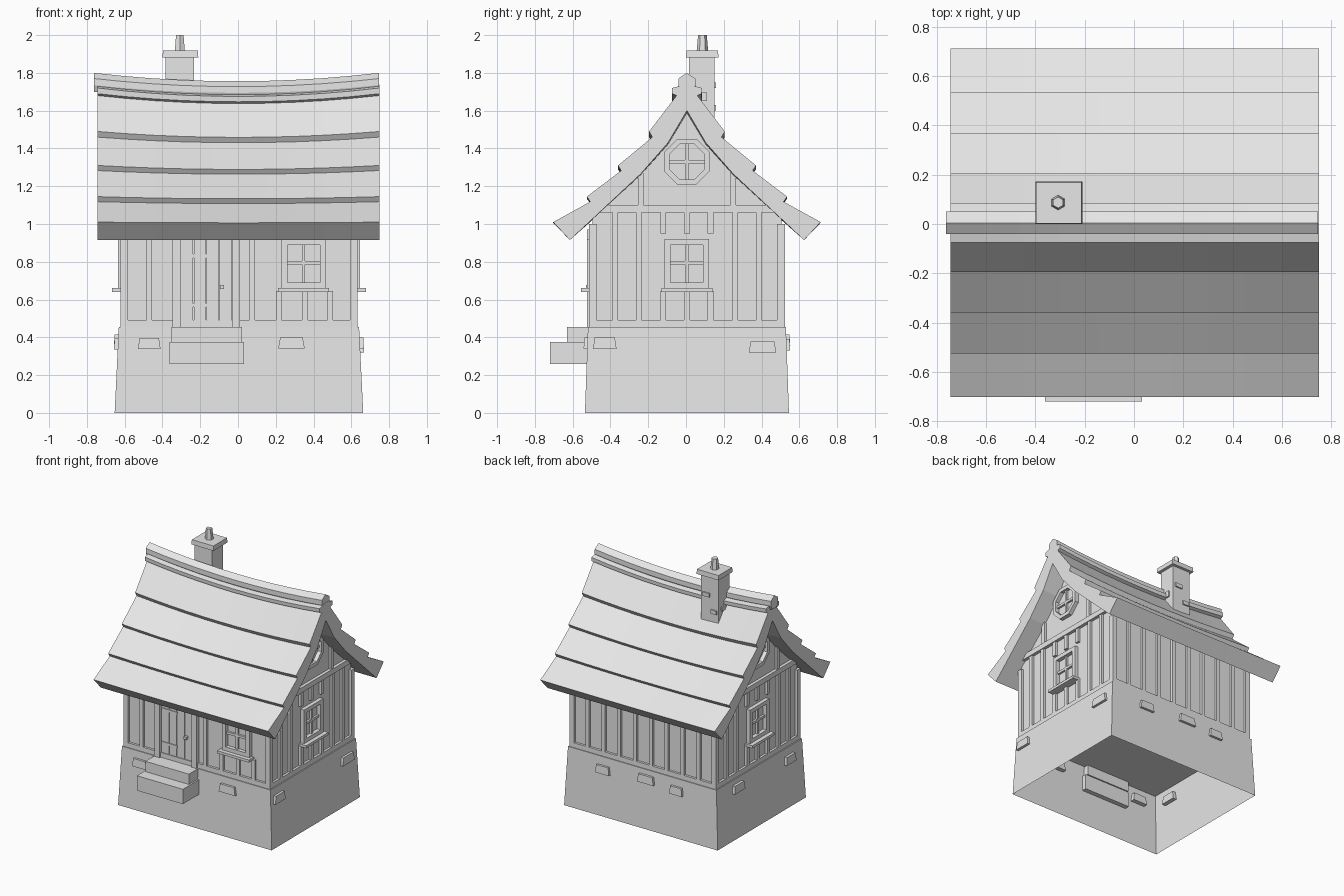
import bpy, bmesh, math
from mathutils import Matrix, Vector

cube = bpy.data.objects.get("Cube")
if cube:
    bpy.data.objects.remove(cube)

grey = bpy.data.materials.new("plain_grey")
grey.use_nodes = True
grey.diffuse_color = (0.8, 0.8, 0.8, 1)
grey.node_tree.nodes["Principled BSDF"].inputs["Base Color"].default_value = (0.8, 0.8, 0.8, 1)

CENTRE = Matrix.Translation((0.005, 0.005, 0))
# Wall frames: local x runs along the wall, local -y points outwards
FRONT, RIGHT, BACK, LEFT = [CENTRE @ Matrix.Rotation(math.radians(a), 4, "Z") for a in (0, 90, 180, -90)]
DEPTH, WIDTH = 0.50, 0.61      # wall distance from the centre: front/back, gables
PROUD = 0.018                  # how far timbers stand out


def finish(name, bm, matrix=Matrix()):
    bmesh.ops.recalc_face_normals(bm, faces=bm.faces)
    mesh = bpy.data.meshes.new(name)
    bm.to_mesh(mesh)
    bm.free()
    mesh.materials.append(grey)
    mesh.transform(matrix)
    obj = bpy.data.objects.new(name, mesh)
    bpy.context.collection.objects.link(obj)
    return obj


def box(name, low, high, matrix=Matrix(), top=1.0):
    """Box between two corners, its upper face scaled by top."""
    low, high = Vector(low), Vector(high)
    bm = bmesh.new()
    bmesh.ops.create_cube(bm, size=1)
    for v in bm.verts:
        if v.co.z > 0:
            v.co.x *= top
            v.co.y *= top
        v.co = (low + high) / 2 + v.co * (high - low)
    return finish(name, bm, matrix)


def plate(name, wall, dist, u, z, out, back=0.01):
    """Piece lying on a wall: ranges along it and up it, and how far it stands out."""
    return box(name, (u[0], -dist - out, z[0]), (u[1], -dist + back, z[1]), wall)


def prism(name, profile, x0, x1, steps=1, sag=0.0, matrix=CENTRE):
    """Extrude a (y, z) profile along x, drooping in the middle."""
    bm = bmesh.new()
    rings = []
    for i in range(steps + 1):
        t = 2 * i / steps - 1
        x = x0 + (x1 - x0) * i / steps
        rings.append([bm.verts.new((x, y, z - sag * (1 - t * t) * max(0, z - 0.95))) for y, z in profile])
    n = len(profile)
    for a, b in zip(rings, rings[1:]):
        for k in range(n):
            bm.faces.new((a[k], a[(k + 1) % n], b[(k + 1) % n], b[k]))
    bm.faces.new(rings[0])
    bm.faces.new(rings[-1])
    return finish(name, bm, matrix)


def mirrored(half):
    """Complete a half profile that starts and ends on the centre line."""
    return half + [(-y, z) for y, z in reversed(half) if y > 0]


# Foundation, open underneath
bm = bmesh.new()
rings = [[bm.verts.new((sx * w, sy * d, z)) for sx, sy in ((-1, -1), (1, -1), (1, 1), (-1, 1))]
         for w, d, z in ((0.658, 0.54, 0), (0.636, 0.524, 0.455))]
for k in range(4):
    j = (k + 1) % 4
    bm.faces.new((rings[0][k], rings[0][j], rings[1][j], rings[1][k]))
bm.faces.new(rings[1])
finish("foundation", bm, CENTRE)

# Wall core with gable ends
prism("walls", [(-DEPTH, 0.45), (DEPTH, 0.45), (DEPTH, 1.05), (0.245, 1.3), (0.1, 1.46), (0, 1.63),
                (-0.1, 1.46), (-0.245, 1.3), (-DEPTH, 1.05)], -WIDTH, WIDTH)

# Sill beams and corner posts
box("sill_beam", (-WIDTH - PROUD, -DEPTH - PROUD, 0.45), (WIDTH + PROUD, DEPTH + PROUD, 0.492), CENTRE)
for sx in (-1, 1):
    for sy in (-1, 1):
        x, y = sx * (WIDTH - 0.002), sy * (DEPTH - 0.002)
        box("corner_post", (x - 0.02, y - 0.02, 0.45), (x + 0.02, y + 0.02, 1.0), CENTRE)


def stud(wall, dist, u, z0, z1):
    plate("wall_stud", wall, dist, (u - 0.015, u + 0.015), (z0, z1), PROUD)


def window(wall, dist, u):
    z0, z1, w = 0.655, 0.92, 0.118
    for s in (-1, 1):
        a, b = sorted((u + s * w, u + s * (w - 0.032)))
        plate("window_jamb", wall, dist, (a, b), (z0, z1), 0.03)
    for a, b in ((z0, z0 + 0.035), (z1 - 0.03, z1)):
        plate("window_rail", wall, dist, (u - w + 0.032, u + w - 0.032), (a, b), 0.03)
    plate("window_bar_upright", wall, dist, (u - 0.009, u + 0.009), (z0, z1), 0.016)
    plate("window_bar_cross", wall, dist, (u - w + 0.02, u + w - 0.02), (0.785, 0.803), 0.016)
    plate("window_sill", wall, dist, (u - 0.136, u + 0.136), (0.64, 0.66), 0.062)


# Front wall: door, window and studs
for u in (-0.475, 0.07):
    stud(FRONT, DEPTH, u, 0.45, 1.0)
for u in (0.21, 0.35, 0.483):
    stud(FRONT, DEPTH, u, 0.45, 0.645)
    stud(FRONT, DEPTH, u, 0.95, 1.0)
window(FRONT, DEPTH, 0.342)
for u in (-0.33, -0.016):
    plate("door_post", FRONT, DEPTH, (u - 0.022, u + 0.022), (0.45, 0.97), 0.03)
plate("door_lintel", FRONT, DEPTH, (-0.352, 0.006), (0.93, 0.97), 0.03)
for i in range(4):
    u = -0.308 + i * 0.0675
    plate("door_plank", FRONT, DEPTH, (u + 0.002, u + 0.0655), (0.455, 0.93), 0.012)
for z in (0.56, 0.82):
    plate("door_hinge", FRONT, DEPTH, (-0.3, -0.17), (z, z + 0.02), 0.018)
plate("door_knob", FRONT, DEPTH, (-0.1, -0.078), (0.655, 0.677), 0.035)

# Back wall studs
for i in range(1, 9):
    stud(BACK, DEPTH, -0.61 + i * 1.22 / 9, 0.45, 1.0)

# Both gables
for wall in (RIGHT, LEFT):
    for u in (-0.38, -0.255, 0.255, 0.38):
        stud(wall, WIDTH, u, 0.45, 1.08)
    for u in (-0.125, 0, 0.125):
        stud(wall, WIDTH, u, 0.45, 0.645)
        stud(wall, WIDTH, u, 0.95, 1.08)
    for u in (-0.245, 0.245):
        stud(wall, WIDTH, u, 1.08, 1.27)
    plate("gable_beam", wall, WIDTH, (-0.49, 0.49), (1.06, 1.1), 0.024)
    window(wall, WIDTH, 0)

    # Eight-sided attic window
    bm = bmesh.new()
    loops = []
    for r, d in ((0.131, -0.01), (0.131, 0.03), (0.101, 0.03), (0.101, -0.01)):
        angles = [math.radians(22.5 + 45 * k) for k in range(8)]
        loops.append([bm.verts.new((r * math.cos(a), -WIDTH - d, 1.33 + r * math.sin(a))) for a in angles])
    for a, b in zip(loops, loops[1:] + loops[:1]):
        for k in range(8):
            j = (k + 1) % 8
            bm.faces.new((a[k], a[j], b[j], b[k]))
    finish("attic_window_frame", bm, wall)
    plate("attic_bar_upright", wall, WIDTH, (-0.009, 0.009), (1.23, 1.43), 0.016)
    plate("attic_bar_cross", wall, WIDTH, (-0.1, 0.1), (1.321, 1.339), 0.016)

# Doorsteps
box("lower_step", (-0.362, -0.72, 0.26), (0.032, -0.49, 0.375))
box("upper_step", (-0.352, -0.63, 0.375), (0.02, -0.48, 0.455))

# Stones set in the foundation: wall, distance, position, height, width
for wall, dist, u, z, w in ((FRONT, 0.525, -0.475, 0.367, 0.12), (FRONT, 0.525, 0.278, 0.37, 0.14),
                            (RIGHT, 0.64, -0.435, 0.368, 0.125), (RIGHT, 0.64, 0.4, 0.35, 0.145),
                            (BACK, 0.525, -0.33, 0.36, 0.12), (BACK, 0.525, 0.04, 0.385, 0.14),
                            (BACK, 0.525, 0.3, 0.365, 0.11), (LEFT, 0.64, -0.27, 0.385, 0.13),
                            (LEFT, 0.64, 0.36, 0.365, 0.12)):
    box("foundation_stone", (u - w / 2, -dist - 0.022, z - 0.03), (u + w / 2, -dist + 0.03, z + 0.03), wall, 0.85)

# Sagging roof with overlapping courses, and its ridge
prism("roof", mirrored([(0, 1.74), (0.08, 1.72), (0.078, 1.69), (0.055, 1.68), (0.2, 1.49), (0.183, 1.46),
                        (0.365, 1.31), (0.348, 1.283), (0.53, 1.145), (0.512, 1.118), (0.708, 1.01),
                        (0.62, 0.915), (0.245, 1.265), (0.1, 1.43), (0, 1.6)]),
      -0.75, 0.745, 10, 0.058)
prism("roof_ridge", mirrored([(0, 1.8), (0.045, 1.77), (0.045, 1.735), (0.03, 1.7), (0, 1.7)]),
      -0.767, 0.742, 10, 0.052)

# Chimney
box("chimney_shaft", (-0.383, 0.017, 1.4), (-0.233, 0.15, 1.89))
box("chimney_cap", (-0.4, 0, 1.882), (-0.21, 0.172, 1.918), top=0.97)
for low, high in (((-0.24, 0.075, 1.65), (-0.222, 0.11, 1.695)), ((-0.31, 0.14, 1.72), (-0.25, 0.16, 1.75)),
                  ((-0.394, 0.06, 1.62), (-0.37, 0.12, 1.65)), ((-0.37, 0.14, 1.6), (-0.32, 0.16, 1.63))):
    box("chimney_brick", low, high)
bm = bmesh.new()
bmesh.ops.create_cone(bm, cap_ends=True, segments=6, radius1=0.031, radius2=0.023, depth=0.09)
finish("chimney_pot", bm, Matrix.Translation((-0.308, 0.087, 1.955)))
